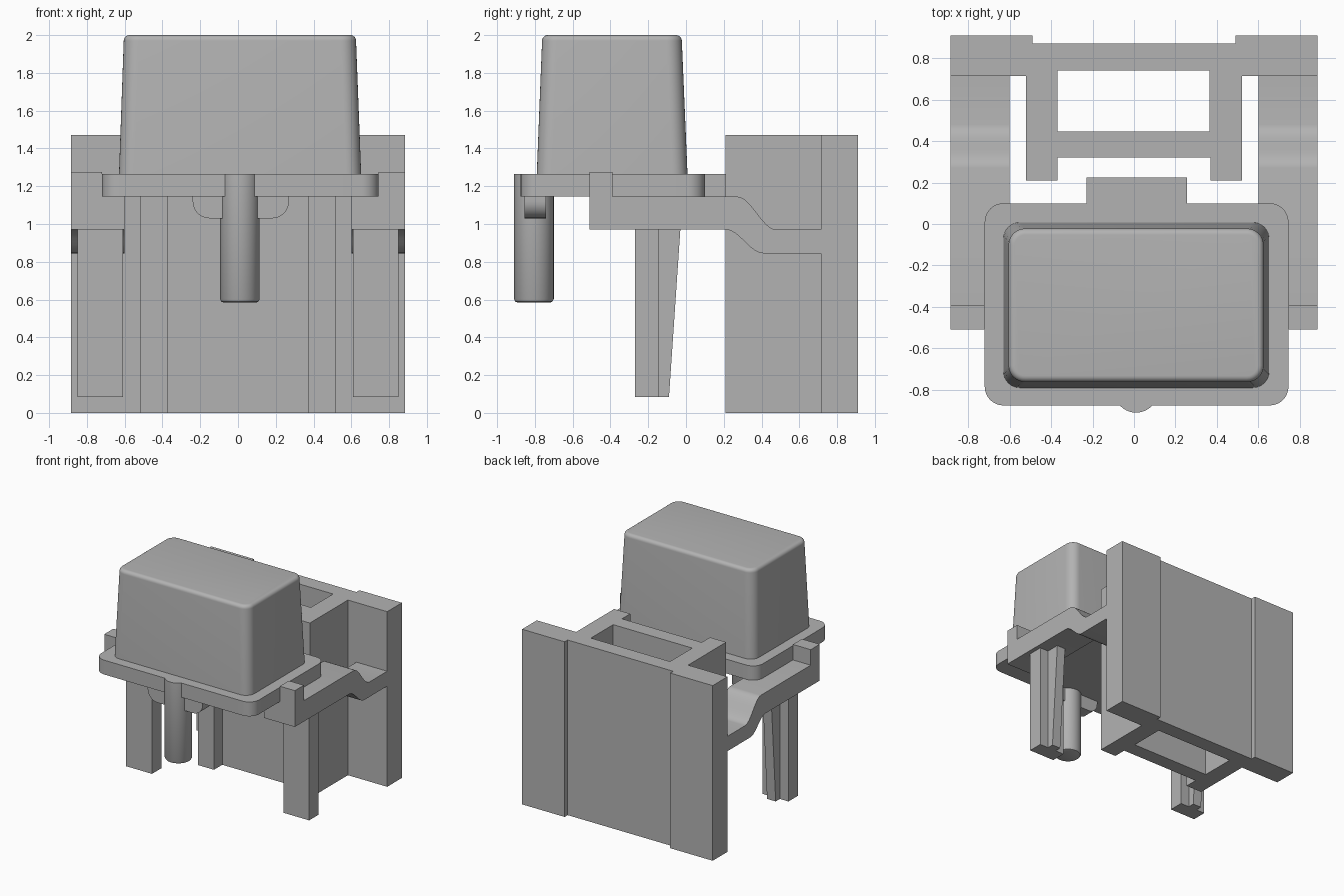
import bpy, bmesh, math
from mathutils import Vector

cube = bpy.data.objects.get("Cube")
if cube:
    bpy.data.objects.remove(cube, do_unlink=True)

# One plain grey plastic
GREY = (0.45, 0.45, 0.45, 1)
grey = bpy.data.materials.new("grey plastic")
grey.use_nodes = True
grey.diffuse_color = GREY
grey.node_tree.nodes["Principled BSDF"].inputs["Base Color"].default_value = GREY


def loft(name, rings, smooth=False):
    """Skin a stack of equal-length closed rings and cap both ends."""
    bm = bmesh.new()
    loops = [[bm.verts.new(p) for p in ring] for ring in rings]
    n = len(loops[0])
    for a, b in zip(loops, loops[1:]):
        for i in range(n):
            j = (i + 1) % n
            bm.faces.new((a[i], a[j], b[j], b[i]))
    bm.faces.new(loops[0][::-1])
    bm.faces.new(loops[-1])
    bmesh.ops.recalc_face_normals(bm, faces=bm.faces)
    mesh = bpy.data.meshes.new(name)
    bm.to_mesh(mesh)
    bm.free()
    mesh.materials.append(grey)
    obj = bpy.data.objects.new(name, mesh)
    bpy.context.collection.objects.link(obj)
    if smooth:
        bpy.ops.object.select_all(action="DESELECT")
        obj.select_set(True)
        bpy.context.view_layer.objects.active = obj
        bpy.ops.object.shade_smooth_by_angle(angle=math.radians(35))
    return obj


def ring_z(outline, z):
    return [(x, y, z) for x, y in outline]


def prism_z(name, outline, z0, z1, smooth=False):
    return loft(name, [ring_z(outline, z0), ring_z(outline, z1)], smooth)


def prism_x(name, outline, x0, x1, smooth=False):
    return loft(name, [[(x, y, z) for y, z in outline] for x in (x0, x1)], smooth)


def rect(x0, x1, y0, y1):
    return [(x0, y0), (x1, y0), (x1, y1), (x0, y1)]


def arc(cx, cy, r, start, end, n=8):
    return [(cx + r * math.cos(math.radians(start + (end - start) * i / n)),
             cy + r * math.sin(math.radians(start + (end - start) * i / n)))
            for i in range(n + 1)]


def rounded(x0, x1, y0, y1, r):
    return (arc(x1 - r, y1 - r, r, 0, 90) + arc(x0 + r, y1 - r, r, 90, 180)
            + arc(x0 + r, y0 + r, r, 180, 270) + arc(x1 - r, y0 + r, r, 270, 360))


def s_curve(p, q, n=12):
    """Smooth step from p to q with level ends."""
    return [(p[0] + (q[0] - p[0]) * i / n,
             p[1] + (q[1] - p[1]) * (0.5 - 0.5 * math.cos(math.pi * i / n)))
            for i in range(n + 1)]


# Back frame: upright extrusion of a symmetric outline with a through window
half = [(0.37, 0.32), (0.37, 0.21), (0.52, 0.21), (0.52, 0.715),
        (0.885, 0.715), (0.885, 0.91), (0.49, 0.91), (0.49, 0.87)]
frame = prism_z("back_frame", half + [(-x, y) for x, y in reversed(half)], 0, 1.47)
cutter = prism_z("window_cutter", rect(-0.37, 0.365, 0.445, 0.74), -0.1, 1.6)
cutter.hide_render = True
cutter.hide_viewport = True
cutter.display_type = "WIRE"
cut = frame.modifiers.new("window", "BOOLEAN")
cut.operation = "DIFFERENCE"
cut.solver = "EXACT"
cut.object = cutter

# Side arms, front lips and ribbed legs
PLATE_X = {-1: 0.72, 1: 0.745}
arm = ([(-0.51, 0.97)] + s_curve((0.21, 0.97), (0.41, 0.845))
       + [(0.715, 0.845), (0.715, 0.97)] + s_curve((0.48, 0.97), (0.27, 1.145))
       + [(-0.51, 1.145)])
for side, word in ((-1, "right"), (1, "left")):
    prism_x(word + "_arm", arm, side * 0.60, side * 0.885, True)
    prism_x(word + "_lip", rect(-0.51, -0.39, 1.145, 1.275),
            side * PLATE_X[side], side * 0.885)
    prism_x(word + "_leg", rect(-0.27, -0.145, 0.085, 0.97), side * 0.61, side * 0.85)
    prism_x(word + "_leg_rib",
            [(-0.145, 0.085), (-0.09, 0.085), (-0.03, 0.97), (-0.145, 0.97)],
            side * 0.69, side * 0.77)

# Base plate with its rear tab
outline = rounded(-0.72, 0.745, -0.875, 0.10, 0.09)
corner = 9
tab = [(0.255, 0.10), (0.255, 0.225), (-0.23, 0.225), (-0.23, 0.10)]
prism_z("base_plate", outline[:corner] + tab + outline[corner:], 1.145, 1.265, True)

# Tapered cap with a rounded top edge
rings = [ring_z(rounded(-0.63, 0.652, -0.79, 0.008, 0.08), 1.265)]
for i in range(7):
    t = math.radians(90 * i / 6)
    inset = 0.03 * (1 - math.cos(t))
    rings.append(ring_z(rounded(-0.605 + inset, 0.625 - inset, -0.762 + inset,
                                -0.022 - inset, 0.08 - inset),
                        1.97 + 0.03 * math.sin(t)))
loft("cap", rings, True)

# Front pin with a softened lower end
rings = []
for z, r in ((0.585, 0.088), (0.589, 0.098), (0.602, 0.105), (1.265, 0.105)):
    rings.append(ring_z(arc(0.01, -0.805, r, 0, 360, 40)[:-1], z))
loft("front_pin", rings, True)

# Cross web under the plate, rounded at its lower corners
web = ([(0.27, 1.145), (-0.24, 1.145)] + arc(-0.15, 1.12, 0.09, 180, 270)
       + arc(0.18, 1.12, 0.09, 270, 360))
loft("pin_web", [[(x, y, z) for x, z in web] for y in (-0.855, -0.74)], True)
